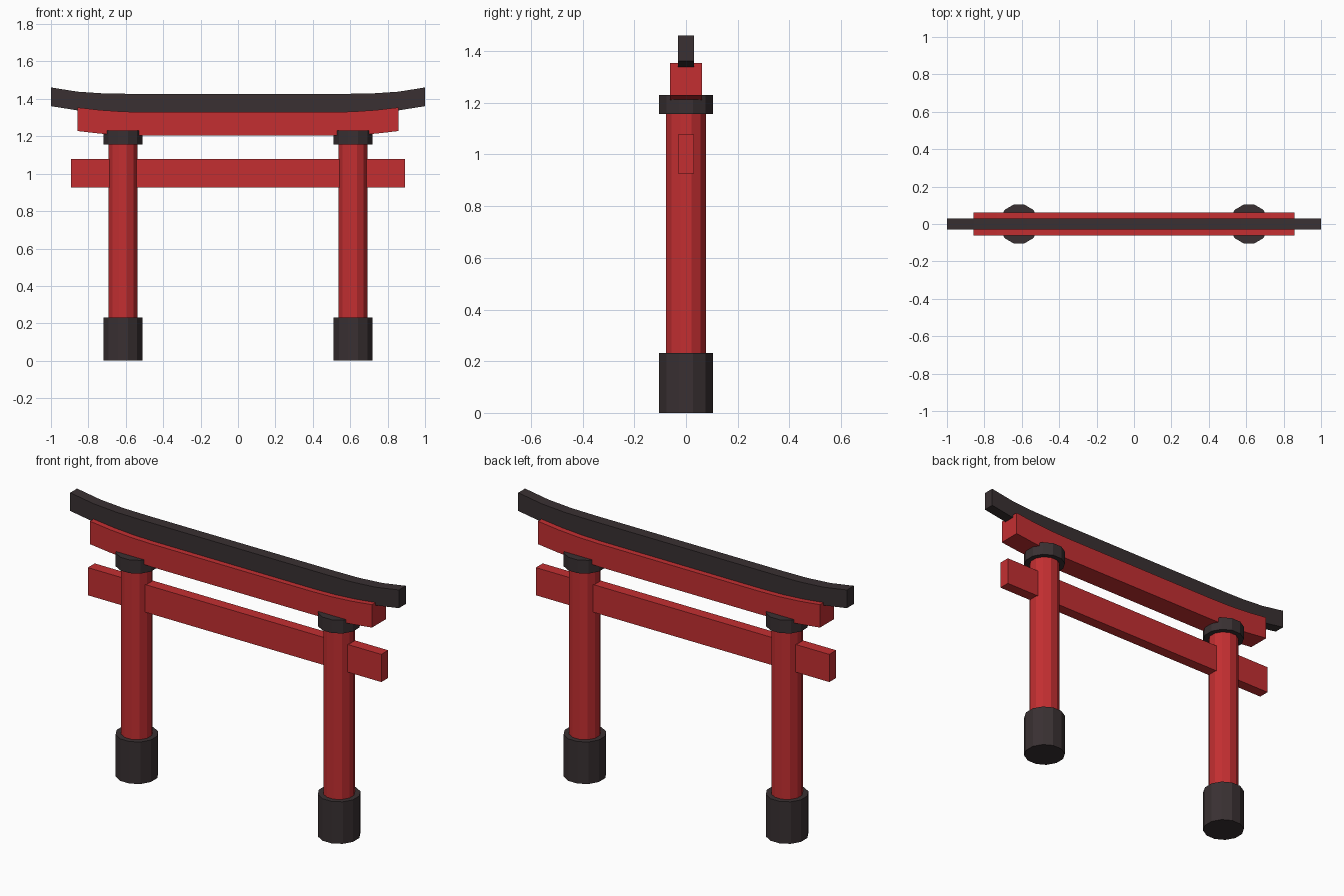
import bpy, bmesh, math

if "Cube" in bpy.data.objects:
    bpy.data.objects.remove(bpy.data.objects["Cube"])

def material(name, rgb):
    m = bpy.data.materials.new(name)
    m.diffuse_color = (*rgb, 1)
    m.use_nodes = True
    m.node_tree.nodes["Principled BSDF"].inputs["Base Color"].default_value = m.diffuse_color
    return m

RED = material("vermilion red", (0.55, 0.028, 0.031))
DARK = material("charcoal black", (0.041, 0.030, 0.032))

def finish(name, bm, mat):
    bmesh.ops.recalc_face_normals(bm, faces=bm.faces)
    me = bpy.data.meshes.new(name)
    bm.to_mesh(me)
    bm.free()
    me.materials.append(mat)
    ob = bpy.data.objects.new(name, me)
    bpy.context.collection.objects.link(ob)

def prism(name, x, half_width, z0, z1, mat, sides=12):
    """Upright 12-sided drum with flats facing the axes."""
    bm = bmesh.new()
    r = half_width / math.cos(math.pi / sides)
    ring = [bm.verts.new((x + r * math.cos((i + 0.5) * math.tau / sides),
                          r * math.sin((i + 0.5) * math.tau / sides), z0))
            for i in range(sides)]
    face = bm.faces.new(ring)
    top = bmesh.ops.extrude_face_region(bm, geom=[face])["geom"]
    for v in top:
        if isinstance(v, bmesh.types.BMVert):
            v.co.z = z1
    finish(name, bm, mat)

def beam(name, half_len, half_depth, z0, z1, mat, rise=0.0, power=2.0):
    """Bar along x whose ends sweep upward by rise over the outer 3/7."""
    bm = bmesh.new()
    right = [4 / 7, 5 / 7, 6 / 7, 1] if rise else [1]
    prev = None
    for t in [-k for k in reversed(right)] + right:
        lift = rise * max(0, (abs(t) - 4 / 7) / (3 / 7)) ** power
        ring = [bm.verts.new((t * half_len, y, z + lift)) for y, z in
                ((-half_depth, z0), (half_depth, z0), (half_depth, z1), (-half_depth, z1))]
        if prev:
            for i in range(4):
                j = (i + 1) % 4
                bm.faces.new((prev[i], prev[j], ring[j], ring[i]))
        else:
            bm.faces.new(ring)
        prev = ring
    bm.faces.new(prev)
    finish(name, bm, mat)

# Two posts with dark feet and collars
for side, x in (("left", -0.615), ("right", 0.615)):
    prism(side + "_foot", x, 0.104, 0, 0.231, DARK)
    prism(side + "_post", x, 0.077, 0.2, 1.19, RED)
    prism(side + "_collar", x, 0.104, 1.157, 1.23, DARK)

# Straight tie beam, curved lintel and curved top rail
beam("tie_beam", 0.893, 0.03, 0.926, 1.078, RED)
beam("lintel", 0.858, 0.061, 1.203, 1.329, RED, rise=0.025)
beam("top_rail", 1.0, 0.03, 1.327, 1.427, DARK, rise=0.034, power=2.7)
